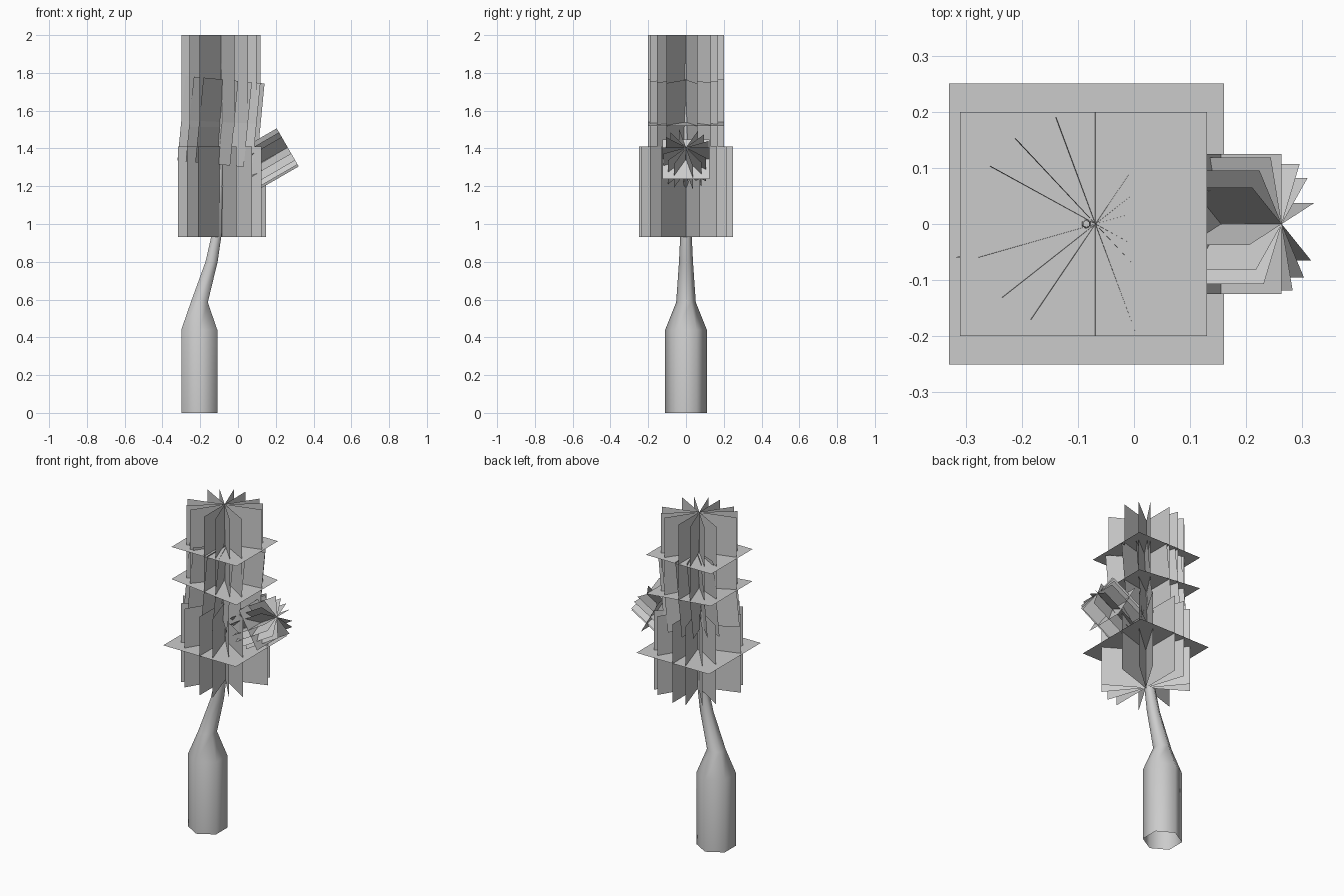
import bpy
import bmesh
from math import sin, cos, pi, radians
from mathutils import Matrix, Vector

if "Cube" in bpy.data.objects:
    bpy.data.objects.remove(bpy.data.objects["Cube"])


def finish(bm, name):
    mesh = bpy.data.meshes.new(name)
    bm.to_mesh(mesh)
    bm.free()
    obj = bpy.data.objects.new(name, mesh)
    bpy.context.collection.objects.link(obj)
    return obj


def tapered_tube(name, path, sides=6):
    """Open tube; path holds (x, z, radius) for each level ring."""
    bm = bmesh.new()
    rings = []
    for x, z, r in path:
        angles = [pi / 2 + 2 * pi * i / sides for i in range(sides)]
        rings.append([bm.verts.new((x + r * cos(a), r * sin(a), z)) for a in angles])
    for low, high in zip(rings, rings[1:]):
        for i in range(sides):
            j = (i + 1) % sides
            bm.faces.new((low[i], low[j], high[j], high[i])).smooth = True
    return finish(bm, name)


CARD_ANGLES = (17.5, 41, 58.5, 90, 108.6, 130.4, 148.8)


def leaf_cluster(name, centre, half_x, half_y, half_z, tilt=0):
    """Cards crossing on one axis, plus one card across the middle."""
    bm = bmesh.new()

    def card(u, v):
        corners = (-u - v, u - v, u + v, -u + v)
        bm.faces.new([bm.verts.new(c) for c in corners])

    for angle in CARD_ANGLES:
        a = radians(angle)
        card(Vector((half_x * cos(a), half_y * sin(a), 0)), Vector((0, 0, half_z)))
    card(Vector((half_x, 0, 0)), Vector((0, half_y, 0)))
    obj = finish(bm, name)
    obj.matrix_world = Matrix.Translation(centre) @ Matrix.Rotation(radians(tilt), 4, 'Y')
    return obj


# Trunk and side branch
tapered_tube("trunk", [(-0.205, 0, 0.11), (-0.205, 0.44, 0.11), (-0.205, 0.585, 0.052),
                       (-0.14, 0.8, 0.037), (-0.112, 0.95, 0.03), (-0.1, 1.2, 0.022),
                       (-0.085, 1.5, 0.015), (-0.085, 1.85, 0.006)])
tapered_tube("side_branch", [(-0.1, 1.19, 0.016), (0.04, 1.275, 0.01), (0.2, 1.368, 0.004)])

# Foliage
leaf_cluster("lower_leaves", (-0.085, 0, 1.17), 0.245, 0.25, 0.24)
leaf_cluster("middle_leaves", (-0.09, 0, 1.54), 0.22, 0.2, 0.225, tilt=5.5)
leaf_cluster("top_leaves", (-0.09, 0, 1.757), 0.22, 0.2, 0.243)
leaf_cluster("side_leaves", (0.155, 0, 1.343), 0.122, 0.125, 0.125, tilt=60)
